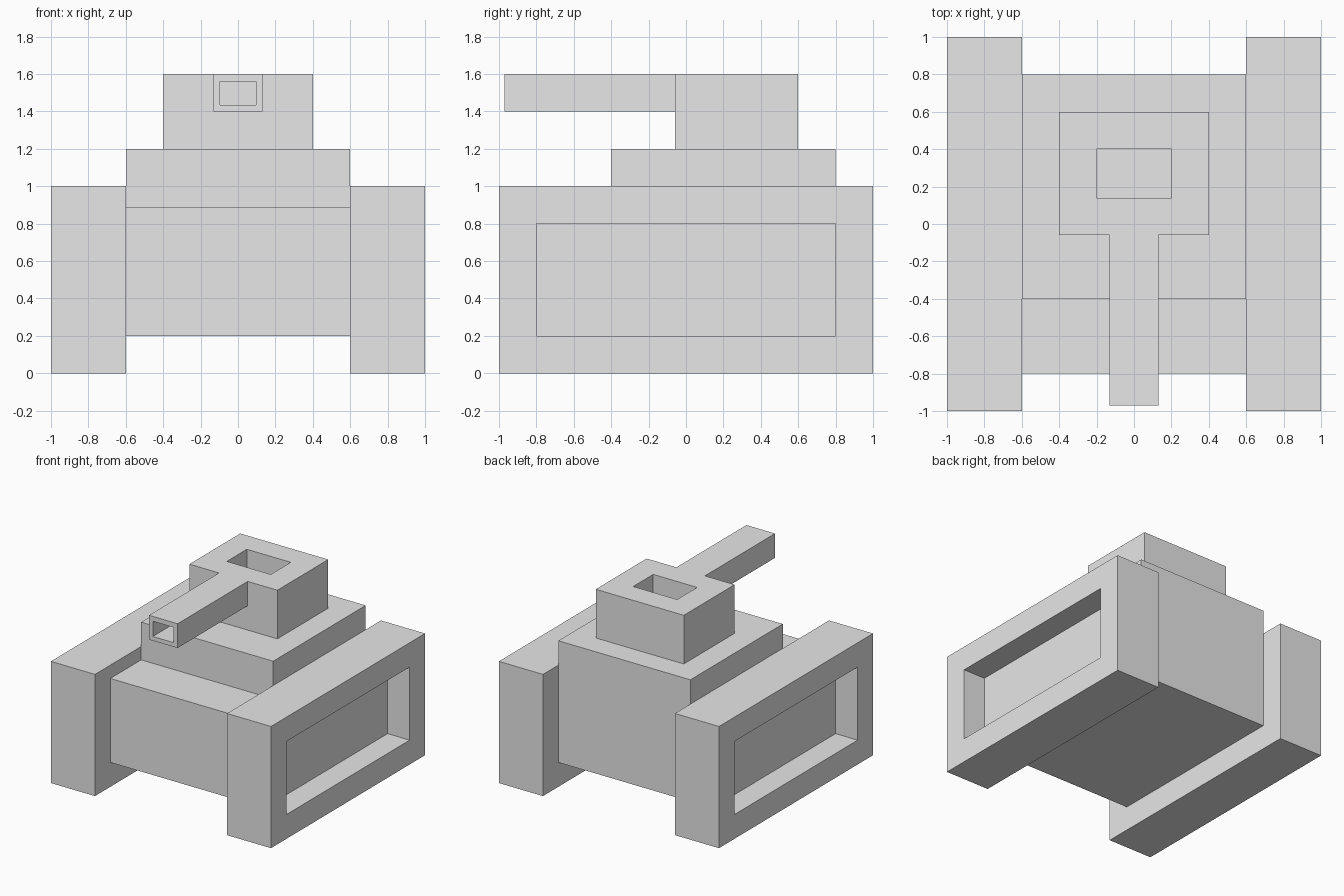
import bpy
import bmesh
from mathutils import Vector

cube = bpy.data.objects.get("Cube")
if cube:
    bpy.data.objects.remove(cube, do_unlink=True)

GREY = (0.8, 0.8, 0.8, 1.0)
grey = bpy.data.materials.new("plain grey")
grey.use_nodes = True
grey.diffuse_color = GREY
grey.node_tree.nodes["Principled BSDF"].inputs["Base Color"].default_value = GREY


def finish(name, bm):
    bmesh.ops.recalc_face_normals(bm, faces=bm.faces)
    mesh = bpy.data.meshes.new(name)
    bm.to_mesh(mesh)
    bm.free()
    mesh.materials.append(grey)
    obj = bpy.data.objects.new(name, mesh)
    bpy.context.collection.objects.link(obj)
    return obj


def box(low, high):
    """Box between two opposite corners."""
    low, high = Vector(low), Vector(high)
    bm = bmesh.new()
    bmesh.ops.create_cube(bm, size=1)
    bmesh.ops.scale(bm, vec=high - low, verts=bm.verts)
    bmesh.ops.translate(bm, vec=(low + high) / 2, verts=bm.verts)
    return bm


def facing(bm, direction):
    return max(bm.faces, key=lambda f: f.normal.dot(Vector(direction)))


def recess(bm, direction, low, high, depth):
    """Sink a rectangular pocket, bounded by low and high, into one side."""
    bm.normal_update()
    face = facing(bm, direction)
    middle = face.calc_center_median()
    bmesh.ops.inset_individual(bm, faces=[face], thickness=0.02)
    for v in face.verts:
        for i in range(3):
            if not direction[i]:
                v.co[i] = low[i] if v.co[i] < middle[i] else high[i]
    floor = bmesh.ops.extrude_discrete_faces(bm, faces=[face])["faces"][0]
    bmesh.ops.translate(bm, vec=Vector(direction) * -depth, verts=floor.verts)


# Tracks with a long pocket on the outer side
for side, name in ((1, "left_track"), (-1, "right_track")):
    xs = sorted((side * 0.6, side))
    bm = box((xs[0], -1, 0), (xs[1], 1, 1))
    recess(bm, (side, 0, 0), (0, -0.8, 0.2), (0, 0.8, 0.8), 0.2)
    finish(name, bm)

# Hull: stepped side profile extruded across the width
profile = [(-0.8, 0.2), (0.8, 0.2), (0.8, 1.2), (-0.4, 1.2), (-0.4, 0.89), (-0.8, 0.89)]
bm = bmesh.new()
side_face = bm.faces.new([bm.verts.new((-0.6, y, z)) for y, z in profile])
extruded = bmesh.ops.extrude_face_region(bm, geom=[side_face])["geom"]
bmesh.ops.translate(bm, vec=(1.2, 0, 0),
                    verts=[g for g in extruded if isinstance(g, bmesh.types.BMVert)])
finish("hull", bm)

# Turret with an open hatch
bm = box((-0.4, -0.06, 1.2), (0.4, 0.6, 1.6))
recess(bm, (0, 0, 1), (-0.2, 0.14, 0), (0.2, 0.4, 0), 0.2)
finish("turret", bm)

# Gun barrel with a square bore
bm = box((-0.13, -0.97, 1.4), (0.13, -0.06, 1.6))
recess(bm, (0, -1, 0), (-0.095, 0, 1.435), (0.095, 0, 1.56), 0.25)
finish("gun_barrel", bm)
